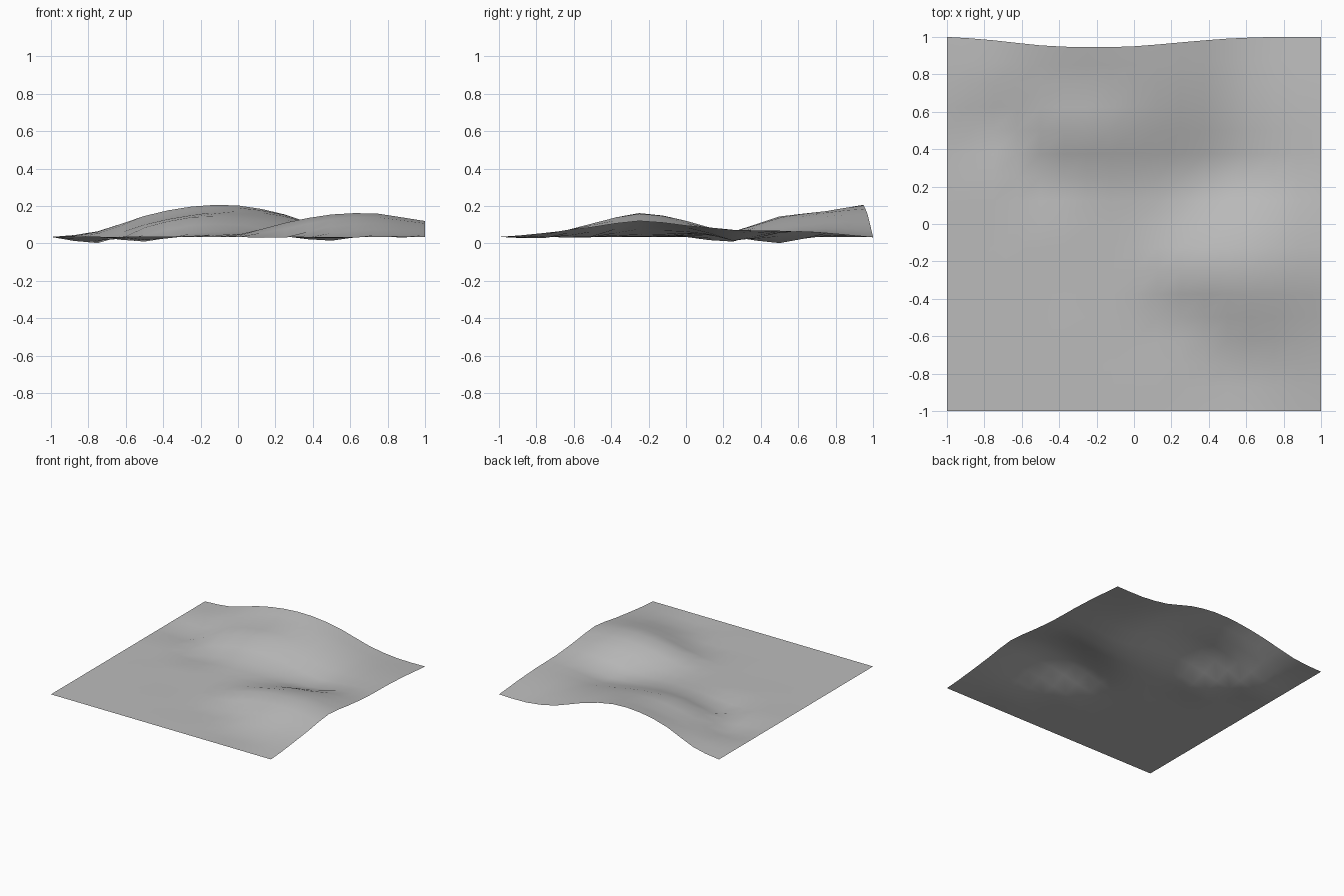
import bpy, bmesh, math

if "Cube" in bpy.data.objects:
    bpy.data.objects.remove(bpy.data.objects["Cube"])

BASE = 0.035      # level of the flat ground
CELLS = 16        # mesh cells per side

# Coarse relief above the ground in thousandths, rows front to back, columns left to right
RELIEF = [
    [0,   0,   0,   0,   0,   0,   0,   0,  0],
    [0,   0,   0,   0,   0,   0,  -5,  12, 22],
    [0,   0,   0,   0,   0,   3,  55,  72, 52],
    [0,   0,   0,   0,  12,  75, 120, 124, 85],
    [0,   0,   0,   5,  15,  28,  72,  86, 60],
    [0,   0, -25,  18,  28,   3, -20,  20, 38],
    [0, -33,  50, 105, 102,  65,  22,  30, 33],
    [0,  18,  76, 120, 138, 110,  45,  25, 20],
    [0,  30, 112, 162, 168, 120,  38,   0,  0],
]
# Inward bow of the back edge, left to right
BOW = [0, 18, 45, 55, 50, 29, 9, 0, 0]


def smooth(values, t):
    """Catmull-Rom interpolation along a row of evenly spaced values."""
    n = len(values) - 1
    i = min(int(t), n - 1)
    f = t - i
    a, b, c, d = (values[max(0, min(n, i + k))] for k in (-1, 0, 1, 2))
    return b + 0.5 * f * (c - a + f * (2 * a - 5 * b + 4 * c - d + f * (3 * (b - c) + d - a)))


def height(x, y):
    u, v = (x + 1) * 4, (y + 1) * 4
    return smooth([smooth(row, u) for row in RELIEF], v) / 1000


# Hilly ground sheet
bm = bmesh.new()
bmesh.ops.create_grid(bm, x_segments=CELLS, y_segments=CELLS, size=1)
for v in bm.verts:
    x, y = v.co.x, v.co.y
    v.co.z = max(0, BASE + height(x, y))
    # Pull the back edge inward
    v.co.y -= smooth(BOW, (x + 1) * 4) / 1000 * max(0, (y - 0.75) / 0.25)
for f in bm.faces:
    f.smooth = True
mesh = bpy.data.meshes.new("terrain")
bm.to_mesh(mesh)
bm.free()

stone = bpy.data.materials.new("plain grey")
stone.diffuse_color = (0.5, 0.5, 0.5, 1)
stone.use_nodes = True
stone.node_tree.nodes["Principled BSDF"].inputs["Base Color"].default_value = stone.diffuse_color
mesh.materials.append(stone)
terrain = bpy.data.objects.new("terrain", mesh)
bpy.context.collection.objects.link(terrain)
